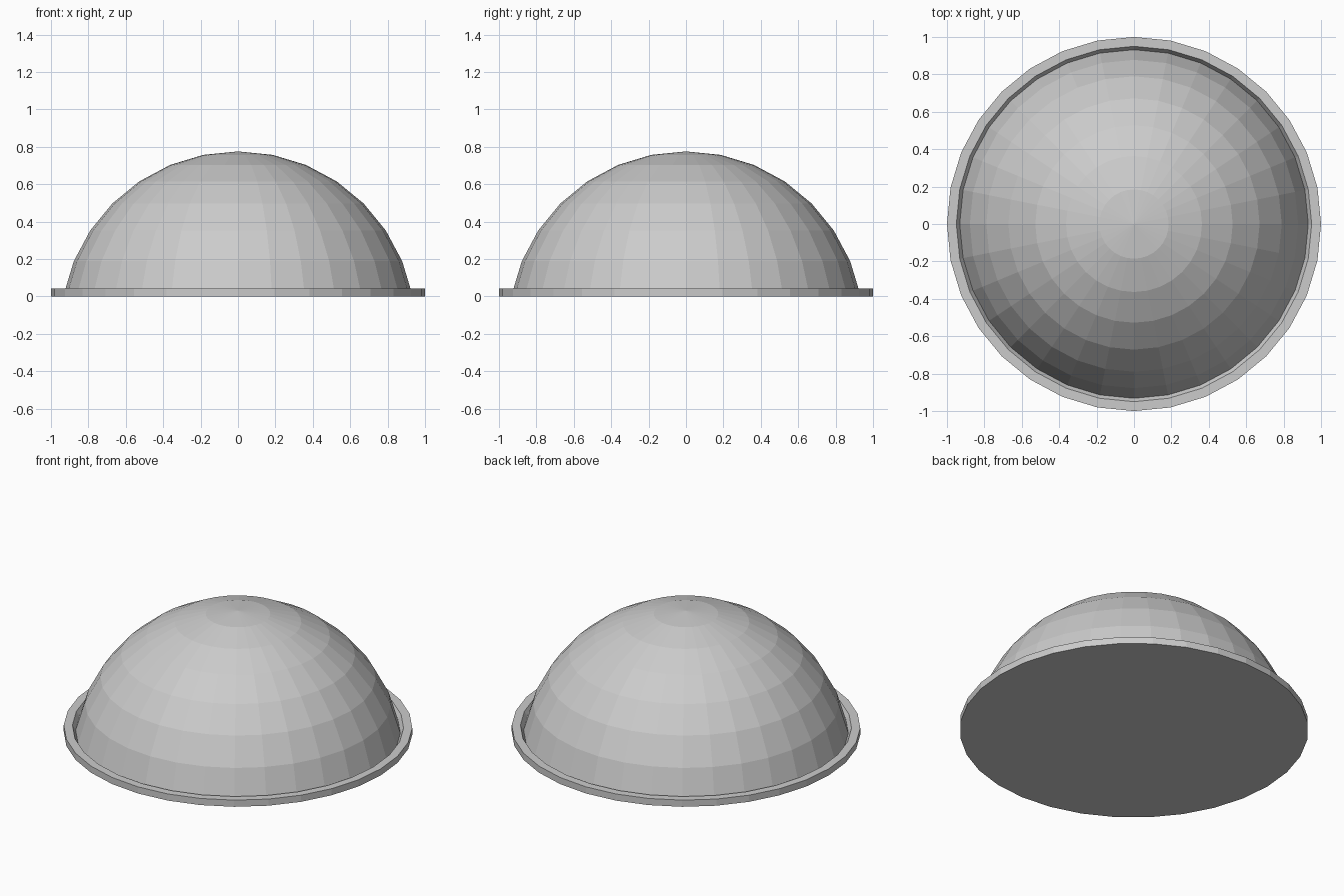
import bpy
import bmesh
from math import sin, cos, pi

SIDES = 32
STEP = 2 * pi / SIDES

cube = bpy.data.objects.get("Cube")
if cube:
    bpy.data.objects.remove(cube, do_unlink=True)

grey = bpy.data.materials.new("light grey")
grey.use_nodes = True
colour = (0.6, 0.6, 0.6, 1)
grey.diffuse_color = colour
grey.node_tree.nodes["Principled BSDF"].inputs["Base Color"].default_value = colour


def lathe(name, profile):
    """Revolve (radius, height) points; zero radius makes a pole."""
    bm = bmesh.new()
    rings = []
    for r, z in profile:
        if r == 0:
            rings.append([bm.verts.new((0, 0, z))] * SIDES)
        else:
            rings.append([bm.verts.new((r * cos(i * STEP), r * sin(i * STEP), z))
                          for i in range(SIDES)])
    for low, high in zip(rings, rings[1:]):
        for i in range(SIDES):
            j = (i + 1) % SIDES
            corners = dict.fromkeys((low[i], low[j], high[j], high[i]))
            bm.faces.new(list(corners))
    bmesh.ops.recalc_face_normals(bm, faces=bm.faces)
    mesh = bpy.data.meshes.new(name)
    bm.to_mesh(mesh)
    bm.free()
    mesh.materials.append(grey)
    obj = bpy.data.objects.new(name, mesh)
    bpy.context.collection.objects.link(obj)
    return obj


# Flat faceted cap of a sphere, joined to the rim by a sloping groove
radius, centre_z = 0.95, -0.175
dome = [(radius * sin(k * STEP), centre_z + radius * cos(k * STEP))
        for k in range(7, 0, -1)]
rim = [(0, 0), (1, 0), (1, 0.042), (0.95, 0.042)]
lathe("domed_lid", rim + dome + [(0, centre_z + radius)])
